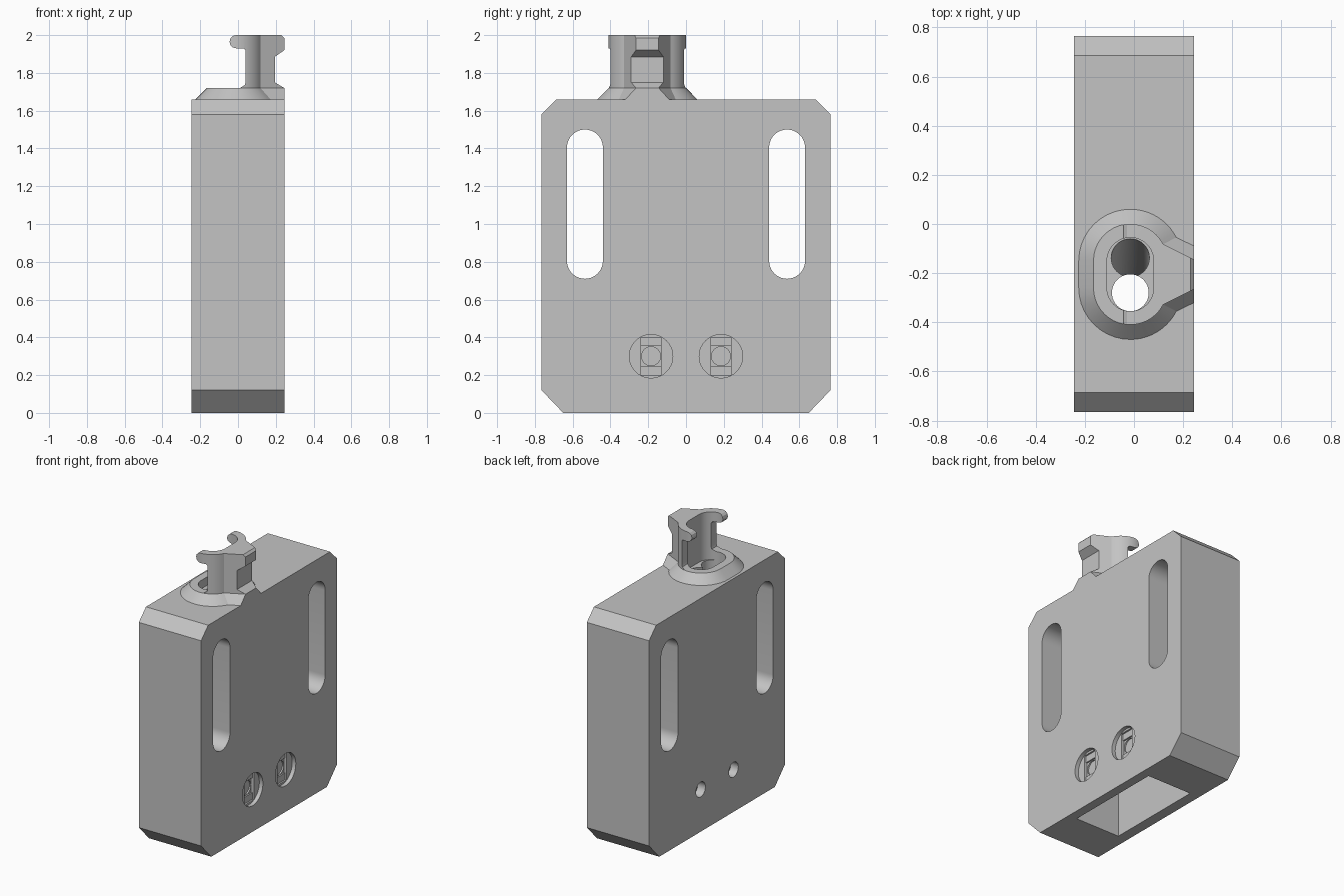
import bpy, bmesh
from math import sin, cos, radians
from mathutils import Vector

cube = bpy.data.objects.get("Cube")
if cube:
    bpy.data.objects.remove(cube, do_unlink=True)

grey = bpy.data.materials.new("light_grey")
grey.use_nodes = True
grey.diffuse_color = (0.55, 0.55, 0.55, 1)
grey.node_tree.nodes["Principled BSDF"].inputs["Base Color"].default_value = (0.55, 0.55, 0.55, 1)

HALF = 0.245             # half thickness of the housing
CX, CY, SPAN = -0.015, -0.205, 0.055   # collar centre and half length


def loft(name, lower, upper):
    """Closed solid between two matching rings of points."""
    bm = bmesh.new()
    a = [bm.verts.new(p) for p in lower]
    b = [bm.verts.new(p) for p in upper]
    n = len(a)
    bm.faces.new(a)
    bm.faces.new(b)
    for i in range(n):
        j = (i + 1) % n
        bm.faces.new((a[i], a[j], b[j], b[i]))
    bmesh.ops.recalc_face_normals(bm, faces=bm.faces)
    mesh = bpy.data.meshes.new(name)
    bm.to_mesh(mesh)
    bm.free()
    mesh.materials.append(grey)
    obj = bpy.data.objects.new(name, mesh)
    bpy.context.collection.objects.link(obj)
    return obj


def prism(name, pts, axis, lo, hi):
    """Extrude a flat outline along x, y or z."""
    def place(p, d):
        v = list(p)
        v.insert("xyz".index(axis), d)
        return v
    return loft(name, [place(p, lo) for p in pts], [place(p, hi) for p in pts])


def rect(u0, u1, v0, v1):
    return [(u0, v0), (u1, v0), (u1, v1), (u0, v1)]


def stadium(u, v, r, span=0.0, steps=20):
    """Round outline stretched along the second coordinate."""
    pts = []
    for start, off in ((0, span), (180, -span)):
        for i in range(steps + 1):
            if span == 0 and i == steps:
                continue
            t = radians(start + 180 * i / steps)
            pts.append((u + r * cos(t), v + off + r * sin(t)))
    return pts


def stretched_y(r, span):
    return stadium(CX, CY, r, span)


def collar_outline(r, tab):
    """Stadium with a tapering tab that reaches the +x side."""
    pts = [(HALF, CY - tab), (HALF, CY + tab)]
    for start, end, off in ((27, 90, SPAN), (90, 180, SPAN), (180, 270, -SPAN), (270, 333, -SPAN)):
        for i in range(11):
            if i == 0 and start in (90, 270):
                continue
            t = radians(start + (end - start) * i / 10)
            pts.append((CX + r * cos(t), CY + off + r * sin(t)))
    return pts


def combine(obj, other, operation="DIFFERENCE"):
    mod = obj.modifiers.new(operation.lower(), "BOOLEAN")
    mod.operation, mod.object, mod.solver = operation, other, "EXACT"
    bpy.context.view_layer.objects.active = obj
    bpy.ops.object.modifier_apply(modifier=mod.name)
    bpy.data.objects.remove(other, do_unlink=True)


# Housing with chamfered ends
side = [(0.65, 0), (0.765, 0.12), (0.765, 1.58), (0.685, 1.66)]
housing = prism("housing", side + [(-y, z) for y, z in reversed(side)], "x", -HALF, HALF)

# Flared collar foot on the top
foot = loft("collar_foot",
            [(x, y, 1.66) for x, y in collar_outline(0.21, 0.115)],
            [(x, y, 1.72) for x, y in collar_outline(0.15, 0.06)])
for v in foot.data.vertices:
    if v.co.z < 1.7:
        v.co.z = 1.66
combine(housing, foot, "UNION")

# Pocket in the underside
combine(housing, prism("pocket_cut", rect(-0.17, 0.18, -0.36, 0.36), "z", -0.1, 0.6))

# Long side slots and stepped screw recesses
for s in (-1, 1):
    combine(housing, prism("slot_cut", stadium(s * 0.535, 1.105, 0.095, 0.30), "x", -1, 1))
    y, z = s * 0.185, 0.3
    combine(housing, prism("recess_cut", stadium(y, z, 0.115), "x", HALF - 0.028, 1))
    combine(housing, prism("bridge_cut", rect(y - 0.053, y + 0.053, z - 0.1, z + 0.1), "x", HALF - 0.04, 1))
    combine(housing, prism("square_cut", rect(y - 0.053, y + 0.053, z - 0.053, z + 0.053), "x", HALF - 0.05, 1))
    combine(housing, prism("screw_cut", stadium(y, z, 0.05), "x", HALF - 0.06, 1))
    combine(housing, prism("thread_cut", stadium(y, z, 0.053), "x", -1, -HALF + 0.06))

# Collar mouth, straight bore and slanted bore
combine(housing, prism("mouth_cut", stretched_y(0.095, SPAN), "z", 1.66, 3))
combine(housing, prism("bore_cut", stadium(CX, -0.28, 0.075), "z", 0.5, 1.7))
combine(housing, loft("slant_cut",
                      [(x, y, 1.1) for x, y in stadium(CX, -0.285, 0.073)],
                      [(x, y, 1.69) for x, y in stadium(CX, -0.13, 0.078)]))

# Half-round clip post, shaped by its side profile
post = prism("clip_post", collar_outline(0.15, 0.06), "z", 1.70, 2.0)
combine(post, prism("post_bore", stretched_y(0.095, SPAN), "z", 1.6, 2.2))
lip = [(-0.01 - 0.035 * sin(radians(a)), 1.965 - 0.035 * cos(radians(a)))
       for a in range(0, 181, 30)]
profile = [(0.245, 1.70), (0.245, 1.72), (0.195, 1.75), (0.195, 1.885), (0.245, 1.92),
           (0.245, 1.985), (0.23, 2.0)] + lip[::-1] + [
           (0.03, 1.93), (0.04, 1.92), (0.04, 1.75), (0.035, 1.735), (0.01, 1.72), (0.01, 1.70)]
combine(post, prism("post_profile", profile, "y", -1, 1), "INTERSECT")

# Smooth the curved walls, keep the edges crisp
for obj in (housing, post):
    bpy.ops.object.select_all(action="DESELECT")
    obj.select_set(True)
    bpy.context.view_layer.objects.active = obj
    bpy.ops.object.shade_smooth_by_angle(angle=radians(25))
